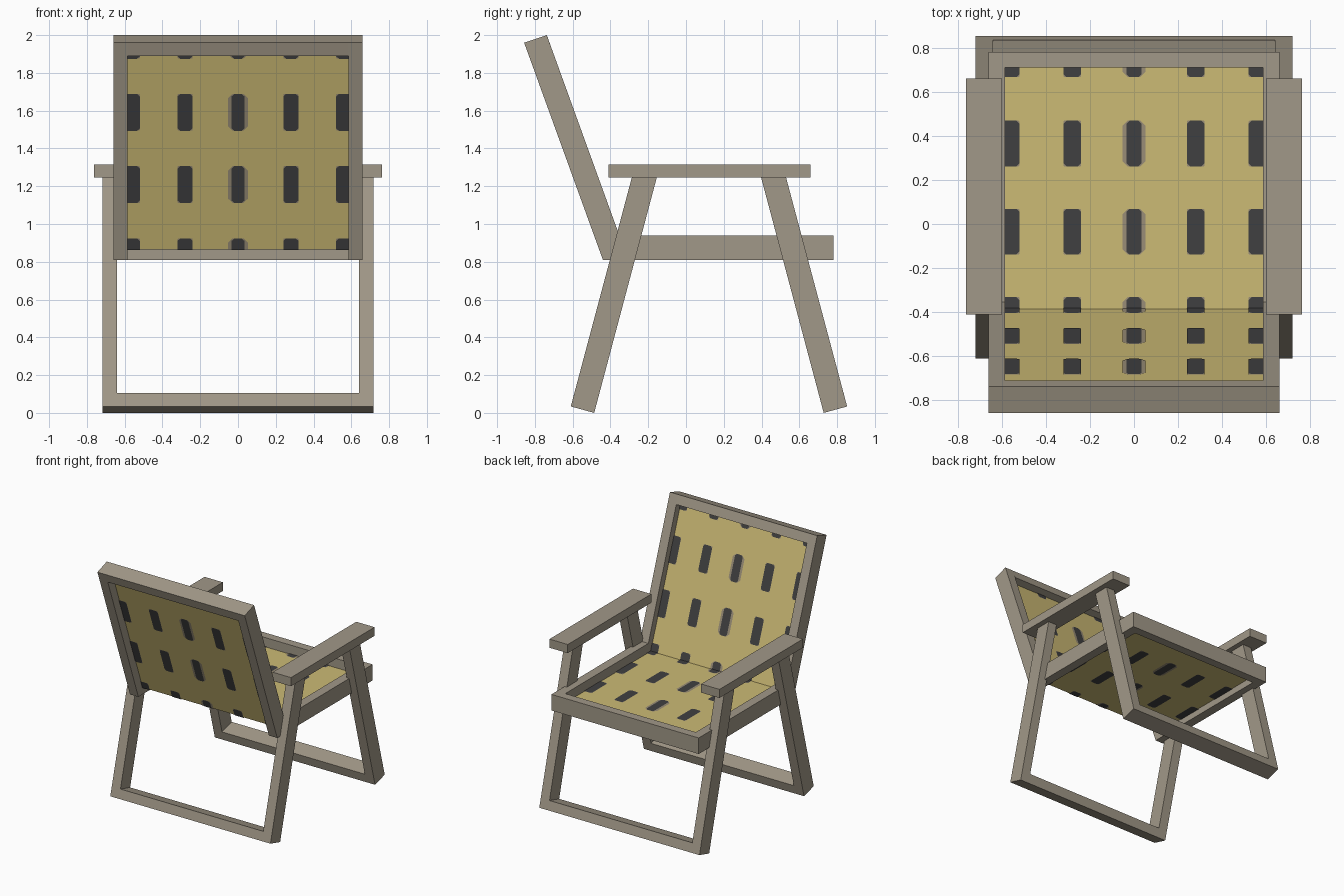
import bpy, bmesh, math
from mathutils import Vector

if "Cube" in bpy.data.objects:
    bpy.data.objects.remove(bpy.data.objects["Cube"])


def material(name, r, g, b):
    m = bpy.data.materials.new(name)
    m.diffuse_color = tuple((c / 255) ** 2.2 for c in (r, g, b)) + (1,)
    m.use_nodes = True
    m.node_tree.nodes["Principled BSDF"].inputs["Base Color"].default_value = m.diffuse_color
    return m


WOOD = material("weathered wood", 160, 151, 135)
FABRIC = material("straw fabric", 203, 185, 116)
DARK = material("charcoal pattern", 66, 66, 67)
EDGE = material("pattern edge", 152, 140, 118)


def finish(bm, name, mat):
    bmesh.ops.recalc_face_normals(bm, faces=bm.faces)
    me = bpy.data.meshes.new(name)
    bm.to_mesh(me)
    bm.free()
    me.materials.append(mat)
    ob = bpy.data.objects.new(name, me)
    bpy.context.collection.objects.link(ob)
    return ob


def add_prism(bm, pts, offset):
    """Extrude a planar polygon by an offset vector."""
    f = bm.faces.new([bm.verts.new(p) for p in pts])
    r = bmesh.ops.extrude_face_region(bm, geom=[f])
    vs = [v for v in r["geom"] if isinstance(v, bmesh.types.BMVert)]
    bmesh.ops.translate(bm, verts=vs, vec=offset)
    if not f.is_valid or all(f not in e.link_faces for e in f.edges):
        return
    

def bar(name, yz, x0, x1):
    bm = bmesh.new()
    f0 = [bm.verts.new((x0, y, z)) for y, z in yz]
    f1 = [bm.verts.new((x1, y, z)) for y, z in yz]
    n = len(yz)
    bm.faces.new(f0)
    bm.faces.new(f1[::-1])
    for i in range(n):
        j = (i + 1) % n
        bm.faces.new((f0[i], f1[i], f1[j], f0[j]))
    return finish(bm, name, WOOD)


def rect(y0, y1, z0, z1):
    return [(y0, z0), (y1, z0), (y1, z1), (y0, z1)]


# Mitred side rails: reclined back and seat in halves
for s, side in ((-1, "left"), (1, "right")):
    xi, xo = 0.585 * s, 0.66 * s
    bar(f"back_rail_{side}", [(-0.857, 1.96), (-0.737, 2.0), (-0.353, 0.94), (-0.44, 0.81)], xi, xo)
    bar(f"seat_rail_{side}", [(-0.44, 0.81), (-0.353, 0.94), (0.78, 0.94), (0.78, 0.81)], xi, xo)
    # Armrests
    bar(f"armrest_{side}", rect(-0.41, 0.66, 1.245, 1.315), 0.598 * s, 0.762 * s)
    # Splayed legs
    bar(f"front_leg_{side}", [(-0.61, 0.034), (-0.486, 0), (-0.155, 1.245), (-0.287, 1.245)], 0.64 * s, 0.718 * s)
    bar(f"rear_leg_{side}", [(0.853, 0.034), (0.729, 0), (0.398, 1.245), (0.53, 1.245)], 0.64 * s, 0.718 * s)

# Cross bars
bar("back_top_bar", [(-0.857, 1.96), (-0.737, 2.0), (-0.711, 1.929), (-0.831, 1.889)], -0.585, 0.585)
bar("seat_end_bar", rect(0.71, 0.78, 0.81, 0.94), -0.585, 0.585)
bar("front_foot_bar", [(-0.61, 0.034), (-0.486, 0), (-0.467, 0.072), (-0.591, 0.106)], -0.64, 0.64)
bar("rear_foot_bar", [(0.853, 0.034), (0.729, 0), (0.71, 0.072), (0.834, 0.106)], -0.64, 0.64)

# Fabric sheets: origin at the fold, a direction along each sheet, and its normal
FOLD = Vector((0, -0.385, 0.865))
a = math.radians(20)
SHEETS = {
    "back": (Vector((0, -math.sin(a), math.cos(a))), Vector((0, math.cos(a), math.sin(a))),
             1.12, (-0.04, 0.367, 0.774, 1.18)),
    "seat": (Vector((0, 1, 0)), Vector((0, 0, 1)), 1.11, (-0.05, 0.35, 0.75, 1.155)),
}


def add_mark(bm, sheet, cx, cs, hw, hl, ch, t):
    """Chamfered rectangle trimmed to the sheet, as a thin plate through it."""
    d, n, length, _ = sheet
    outline = [(-hw, -hl + ch), (-hw + ch, -hl), (hw - ch, -hl), (hw, -hl + ch),
               (hw, hl - ch), (hw - ch, hl), (-hw + ch, hl), (-hw, hl - ch)]
    pts = []
    for u, v in outline:
        p = (max(-0.59, min(0.59, cx + u)), max(0.0, min(length, cs + v)))
        if p not in pts:
            pts.append(p)
    for k in (-t, t):
        vs = [bm.verts.new(FOLD + Vector((x, 0, 0)) + d * s + n * k) for x, s in pts]
        bm.faces.new(vs if k > 0 else vs[::-1])


for name, sheet in SHEETS.items():
    d, n, length, rows = sheet
    bm = bmesh.new()
    bm.faces.new([bm.verts.new(FOLD + Vector((x, 0, 0)) + d * s)
                  for x, s in ((-0.59, 0), (0.59, 0), (0.59, length), (-0.59, length))])
    finish(bm, f"{name}_fabric", FABRIC)
    # Printed pattern, with a wider pale edge on the middle column
    dark, edge = bmesh.new(), bmesh.new()
    for cs in rows:
        for i in range(-2, 3):
            cx = i * 0.28
            add_mark(dark, sheet, cx, cs, 0.040 if i else 0.034, 0.104, 0.014, 0.004)
            add_mark(edge, sheet, cx, cs, 0.040 if i else 0.052, 0.104, 0.004 if i else 0.024, 0.0025)
    finish(dark, f"{name}_pattern", DARK)
    finish(edge, f"{name}_pattern_edge", EDGE)
